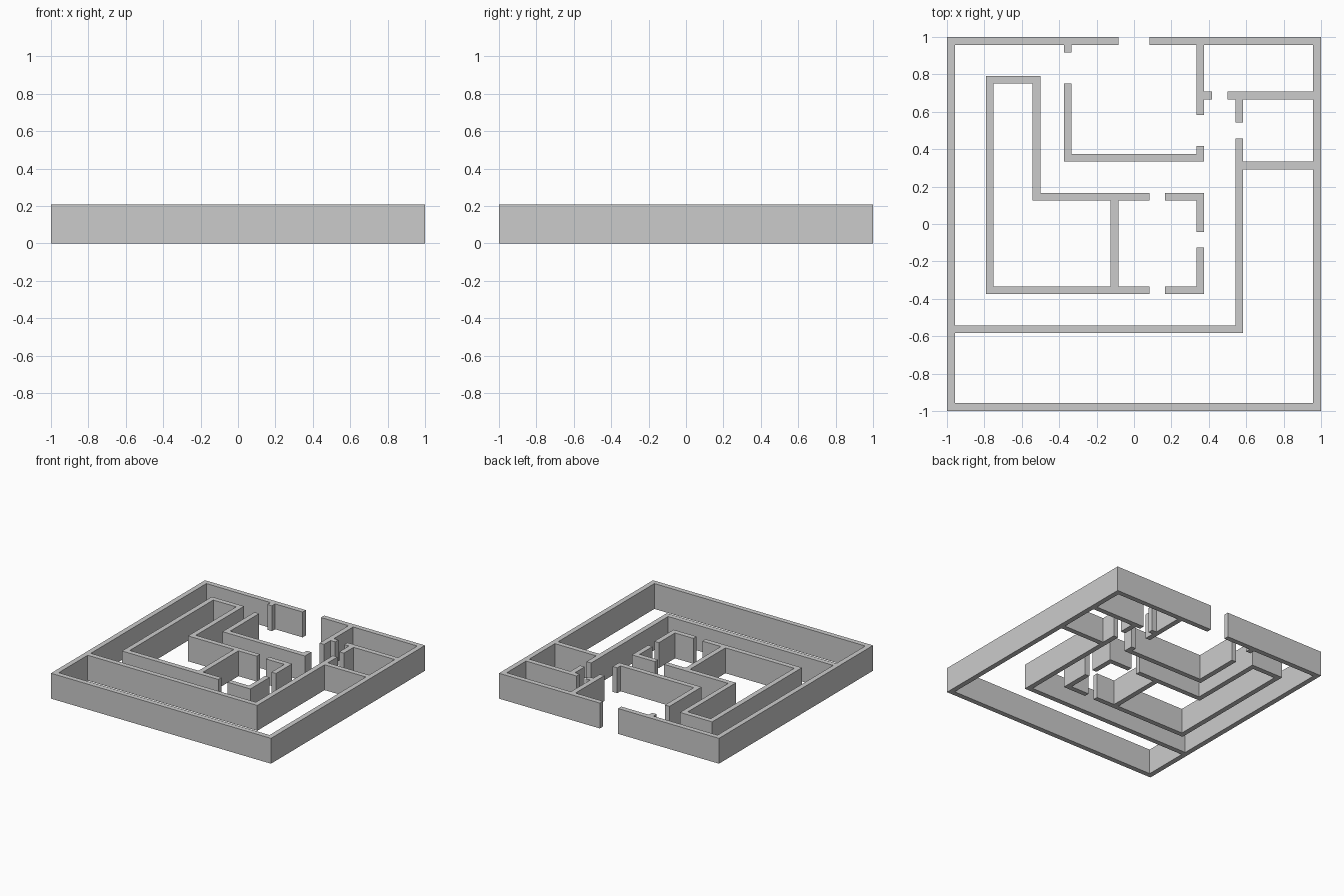
import bpy
import bmesh

if "Cube" in bpy.data.objects:
    bpy.data.objects.remove(bpy.data.objects["Cube"])

U = 1 / 24   # plan module: one wall thickness
H = 5 * U    # wall height


def h_wall(x0, x1, y):
    """Wall running along x, y is its lower edge."""
    return (x0, x1, y, y + 1)


def v_wall(x, y0, y1):
    """Wall running along y, x is its left edge."""
    return (x, x + 1, y0, y1)


def wall_run(name, rects):
    """Merge joined wall rectangles into one closed, extruded mesh."""
    xs = sorted({v for r in rects for v in r[:2]})
    ys = sorted({v for r in rects for v in r[2:]})
    bm = bmesh.new()
    verts = {}

    def vert(x, y):
        if (x, y) not in verts:
            verts[x, y] = bm.verts.new((x * U, y * U, 0))
        return verts[x, y]

    for x0, x1 in zip(xs, xs[1:]):
        for y0, y1 in zip(ys, ys[1:]):
            if any(a <= x0 and x1 <= b and c <= y0 and y1 <= d
                   for a, b, c, d in rects):
                bm.faces.new([vert(x0, y0), vert(x1, y0),
                              vert(x1, y1), vert(x0, y1)])
    ext = bmesh.ops.extrude_face_region(bm, geom=bm.faces[:],
                                        use_keep_orig=True)
    top = [g for g in ext["geom"] if isinstance(g, bmesh.types.BMVert)]
    bmesh.ops.translate(bm, verts=top, vec=(0, 0, H))
    bmesh.ops.recalc_face_normals(bm, faces=bm.faces[:])
    mesh = bpy.data.meshes.new(name)
    bm.to_mesh(mesh)
    bm.free()
    bpy.context.collection.objects.link(bpy.data.objects.new(name, mesh))


# Outer wall with the entrance, and every partition attached to it
wall_run("outer_walls", [
    h_wall(-24, 24, -24), v_wall(-24, -24, 24), v_wall(23, -24, 24),
    h_wall(-24, -2, 23), h_wall(2, 24, 23),
    v_wall(-9, 22, 24),                          # door stub by the entrance
    v_wall(8, 14, 24), h_wall(8, 10, 16),        # hall side wall and stub
    h_wall(12, 24, 16), v_wall(13, 13, 17),      # corner room
    h_wall(13, 24, 7), v_wall(13, -14, 11),      # long side partition
    h_wall(-24, 14, -14),                        # long front partition
])

# Entrance hall wall
wall_run("hall_wall", [
    v_wall(-9, 8, 18), h_wall(-9, 9, 8), v_wall(8, 8, 10),
])

# L-shaped inner room with its divider
wall_run("inner_room_walls", [
    v_wall(-19, -9, 19), h_wall(-19, -12, 18), v_wall(-13, 3, 19),
    h_wall(-13, 2, 3), h_wall(-19, 2, -9), v_wall(-3, -9, 4),
])

# Corner walls of the central room, between its doorways
wall_run("central_room_back_corner", [h_wall(4, 9, 3), v_wall(8, -1, 4)])
wall_run("central_room_front_corner", [h_wall(4, 9, -9), v_wall(8, -9, -3)])
